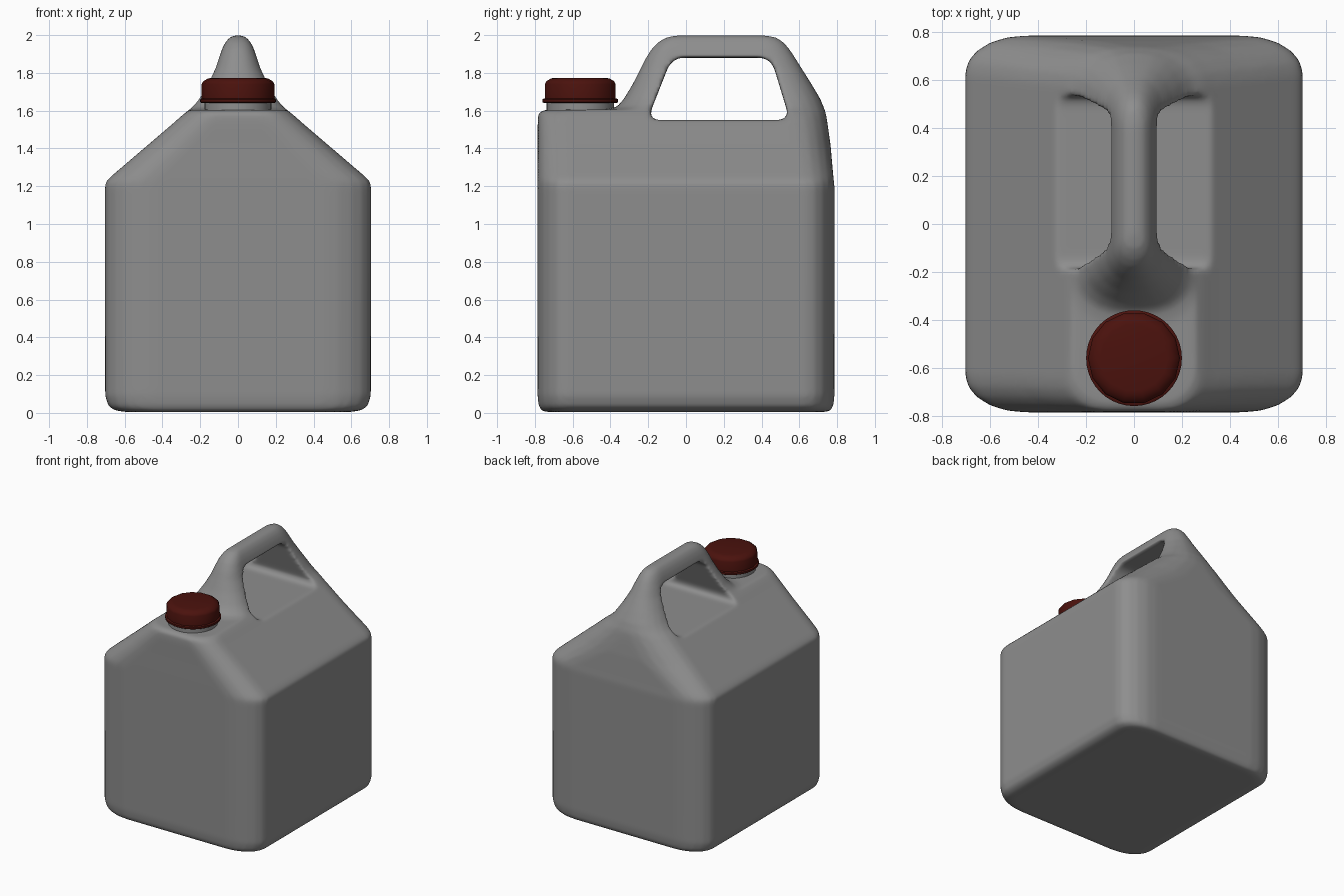
import bpy, bmesh
from math import cos, sin, pi, radians

if "Cube" in bpy.data.objects:
    bpy.data.objects.remove(bpy.data.objects["Cube"])


def finish(ob, angle):
    bpy.ops.object.select_all(action='DESELECT')
    ob.select_set(True)
    bpy.context.view_layer.objects.active = ob
    bpy.ops.object.shade_smooth_by_angle(angle=radians(angle))


def paint(name, color, *obs):
    mat = bpy.data.materials.new(name)
    mat.diffuse_color = (*color, 1)
    mat.use_nodes = True
    mat.node_tree.nodes["Principled BSDF"].inputs["Base Color"].default_value = mat.diffuse_color
    for ob in obs:
        ob.data.materials.append(mat)


def loft(name, rings):
    """Skin closed rings of equal size and cap both ends."""
    bm = bmesh.new()
    vs = [[bm.verts.new(p) for p in r] for r in rings]
    n = len(vs[0])
    for a, b in zip(vs, vs[1:]):
        for i in range(n):
            j = (i + 1) % n
            bm.faces.new((a[i], a[j], b[j], b[i]))
    bm.faces.new(vs[0][::-1])
    bm.faces.new(vs[-1])
    bmesh.ops.recalc_face_normals(bm, faces=bm.faces)
    me = bpy.data.meshes.new(name)
    bm.to_mesh(me)
    bm.free()
    ob = bpy.data.objects.new(name, me)
    bpy.context.collection.objects.link(ob)
    return ob


def section(z, w, y0, y1, rx, ry, n=5):
    """Rounded rectangle with elliptical corners; the rear rounds off more near the handle."""
    t = min(max((z - 1.25) / .35, 0), 1)
    bx = rx + t * max(.88 * w - rx, 0)
    by = ry + t * .03
    pts = []
    for q, (sx, cx, sy) in enumerate([(1, bx, 1), (-1, bx, 1), (-1, rx, -1), (1, rx, -1)]):
        cy = y1 - by if sy > 0 else y0 + ry
        for k in range(n + 1):
            a = (q + k / n) * pi / 2
            pts.append((sx * (w - cx) + cx * cos(a), cy + (by if sy > 0 else ry) * sin(a), z))
    return pts


def lathe(name, profile, y, n):
    return loft(name, [[(r * cos(2 * pi * i / n), y + r * sin(2 * pi * i / n), z)
                        for i in range(n)] for r, z in profile])


# Body and handle as one tapering shell: z, half width, front y, back y, corner radii
body = loft("jug_body", [section(*s) for s in [
    (0.005, .60, -.745, .745, .19, .13),
    (0.015, .655, -.768, .768, .22, .14),
    (0.035, .685, -.779, .779, .24, .15),
    (0.09, .703, -.786, .786, .25, .155),
    (1.20, .704, -.786, .786, .25, .155),
    (1.225, .698, -.786, .783, .25, .155),
    (1.25, .674, -.786, .78, .25, .155),
    (1.42, .475, -.785, .765, .22, .15),
    (1.54, .335, -.785, .748, .19, .14),
    (1.58, .29, -.782, .741, .17, .14),
    (1.597, .268, -.772, .737, .16, .14),
    (1.604, .258, -.74, .735, .15, .14),
    (1.607, .255, -.42, .734, .20, .14),
    (1.62, .24, -.365, .728, .20, .14),
    (1.66, .207, -.33, .712, .18, .14),
    (1.74, .16, -.282, .665, .14, .13),
    (1.82, .122, -.242, .615, .11, .12),
    (1.88, .10, -.212, .578, .09, .10),
    (1.93, .083, -.18, .545, .075, .09),
    (1.965, .065, -.145, .515, .06, .07),
    (1.988, .043, -.105, .478, .04, .05),
    (1.999, .02, -.05, .425, .018, .03)]])

# Handle opening, a rounded trapezoid cut across x
corners = [(-.205, 1.55), (.55, 1.55), (.45, 1.88), (-.075, 1.88)]
outline = []
for i, c in enumerate(corners):
    def toward(o, d=.065):
        v = (o[0] - c[0], o[1] - c[1])
        l = (v[0] ** 2 + v[1] ** 2) ** .5
        return (c[0] + v[0] / l * d, c[1] + v[1] / l * d)
    a, b = toward(corners[i - 1]), toward(corners[(i + 1) % 4])
    for k in range(7):
        t = k / 6
        outline.append(tuple((1 - t) ** 2 * a[m] + 2 * t * (1 - t) * c[m] + t * t * b[m]
                             for m in (0, 1)))
cutter = loft("opening_cutter", [[(x, y, z) for y, z in outline] for x in (-1, 1)])
cutter.hide_render = True
cutter.hide_viewport = True

cut = body.modifiers.new("opening", 'BOOLEAN')
cut.object = cutter
cut.solver = 'EXACT'
# Fuse and soften into a blow-moulded skin
rm = body.modifiers.new("skin", 'REMESH')
rm.mode = 'VOXEL'
rm.voxel_size = .0137
rm.use_smooth_shade = True
sm = body.modifiers.new("soften", 'SMOOTH')
sm.factor = .5
sm.iterations = 8

# Neck under the cap
neck = lathe("neck", [(.178, 1.58), (.178, 1.66)], -.56, 32)
finish(neck, 40)
paint("jug_grey", (.27, .27, .27), body, neck)

# Screw cap with a round skirt and a faceted grip
skirt = lathe("cap_skirt", [(.192, 1.64), (.2, 1.645), (.2, 1.66), (.192, 1.665)], -.56, 40)
grip = lathe("cap_grip", [(.192, 1.655), (.192, 1.74), (.185, 1.755), (.16, 1.77), (.14, 1.774)], -.56, 14)
for ob in (skirt, grip):
    finish(ob, 35)
paint("cap_red", (.07, .006, .004), skirt, grip)
